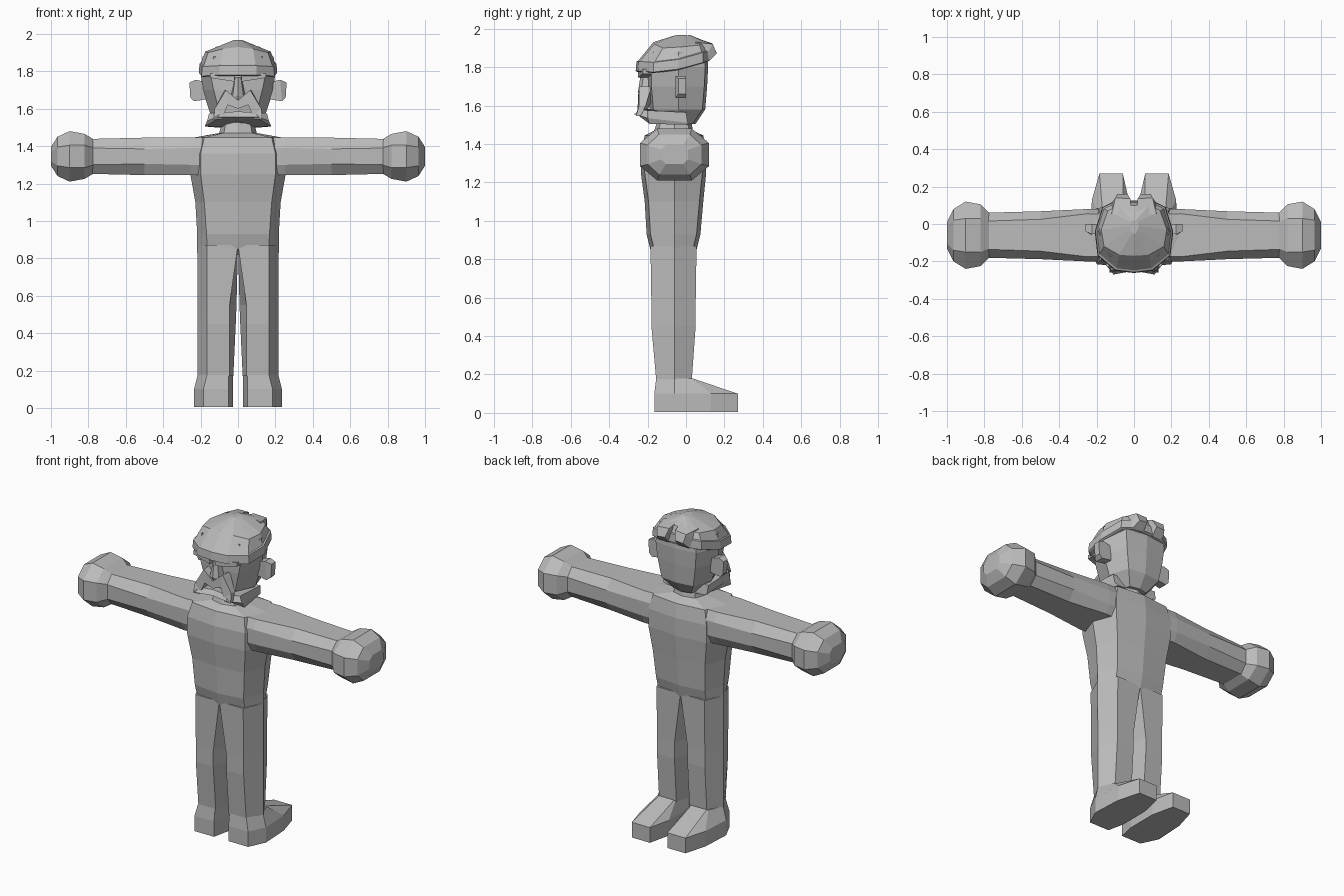
import bpy, bmesh

grey = bpy.data.materials.new("plain grey")
grey.diffuse_color = (0.5, 0.5, 0.5, 1)


def loft(name, rings, mirror=False):
    """Skin a closed tube through rings of equal point count, with capped ends."""
    bm = bmesh.new()
    for side in ((1, -1) if mirror else (1,)):
        vs = [[bm.verts.new((x * side, y, z)) for x, y, z in r] for r in rings]
        n = len(vs[0])
        for a, b in zip(vs, vs[1:]):
            for i in range(n):
                j = (i + 1) % n
                bm.faces.new((a[i], a[j], b[j], b[i]))
        bm.faces.new(vs[0])
        bm.faces.new(vs[-1])
    bmesh.ops.recalc_face_normals(bm, faces=bm.faces)
    me = bpy.data.meshes.new(name)
    bm.to_mesh(me)
    bm.free()
    me.materials.append(grey)
    ob = bpy.data.objects.new(name, me)
    bpy.context.collection.objects.link(ob)
    return ob


def sym(half):
    """Close a half outline running from front centre to back centre."""
    return half + [(-x, y, z) for x, y, z in half[-2:0:-1]]


def trunk(z, yf, yb, w, fw, bw=None):
    """Ridged ring: front centre, front corner, side, back corner, back centre."""
    ym = -0.06
    return sym([(0, yf, z), (fw, yf + 0.02, z), (w, ym, z), (bw or fw, yb - 0.02, z), (0, yb, z)])


def oct_x(x, hy, hz, ty, tz, zc=1.345, yc=-0.06):
    """Octagon across the arm: hy, hz half sizes; ty, tz half flats."""
    p = [(hy, tz), (ty, hz), (-ty, hz), (-hy, tz), (-hy, -tz), (-ty, -hz), (ty, -hz), (hy, -tz)]
    return [(x, yc + a, zc + b) for a, b in p]


def slab(name, quads, mirror=True):
    return loft(name, quads, mirror)


# torso with neck
loft("torso", [
    trunk(0.85, -0.185, 0.055, 0.218, 0.165),
    trunk(0.93, -0.205, 0.075, 0.218, 0.168),
    trunk(1.10, -0.215, 0.09, 0.228, 0.18),
    trunk(1.25, -0.235, 0.105, 0.255, 0.20),
    trunk(1.36, -0.235, 0.105, 0.25, 0.20),
    trunk(1.445, -0.215, 0.09, 0.24, 0.18),
    trunk(1.47, -0.165, 0.035, 0.10, 0.075),
    trunk(1.58, -0.13, 0.02, 0.075, 0.055)])


# legs
def leg(z, yf, yb, out, fo, fi, inn):
    return [(fi, yf, z), (fo, yf, z), (out, -0.06, z), (fo, yb, z), (fi, yb, z), (inn, -0.06, z)]


loft("legs", [
    leg(0.87, -0.185, 0.055, 0.218, 0.165, 0.0, 0.0),
    leg(0.55, -0.18, 0.05, 0.217, 0.165, 0.045, 0.008),
    leg(0.45, -0.18, 0.05, 0.217, 0.165, 0.045, 0.012),
    leg(0.17, -0.155, 0.03, 0.217, 0.165, 0.045, 0.025)], True)

# shoes, toes pointing back
sole = [(0.05, -0.165), (0.185, -0.165), (0.235, -0.06), (0.225, 0.13), (0.185, 0.27),
        (0.06, 0.27), (0.028, 0.13), (0.028, -0.06)]
top = [(0.05, -0.155, 0.18), (0.165, -0.155, 0.18), (0.215, -0.06, 0.18), (0.175, 0.03, 0.18),
       (0.165, 0.035, 0.179), (0.06, 0.035, 0.179), (0.05, 0.03, 0.18), (0.028, -0.06, 0.18)]
loft("shoes", [[(x, y, 0.005) for x, y in sole], [(x, y, 0.1) for x, y in sole], top], True)

# arms
loft("arms", [
    oct_x(0.10, 0.14, 0.10, 0.11, 0.045), oct_x(0.25, 0.14, 0.10, 0.115, 0.045),
    oct_x(0.50, 0.128, 0.10, 0.085, 0.04), oct_x(0.80, 0.12, 0.093, 0.075, 0.045)], True)

# hands
loft("hands", [
    oct_x(0.77, 0.115, 0.09, 0.07, 0.045), oct_x(0.82, 0.165, 0.12, 0.09, 0.06),
    oct_x(0.90, 0.18, 0.135, 0.09, 0.06), oct_x(0.965, 0.14, 0.105, 0.08, 0.05),
    oct_x(1.0, 0.07, 0.05, 0.045, 0.025)], True)


# head
def skull(z, yf, yb, w, fw, bw, ym=-0.04):
    return sym([(0, yf, z), (fw, yf + 0.02, z), (w, ym, z), (bw, yb - 0.015, z), (0, yb, z)])


loft("head", [
    skull(1.505, -0.13, 0.05, 0.09, 0.07, 0.06),
    skull(1.58, -0.19, 0.10, 0.15, 0.10, 0.11),
    skull(1.70, -0.20, 0.11, 0.19, 0.13, 0.13),
    skull(1.80, -0.20, 0.115, 0.20, 0.15, 0.14),
    skull(1.88, -0.19, 0.11, 0.19, 0.13, 0.13)])


# cap and its tilted brim band
def tilt(s, dz, dy=0.0):
    """Band outline scaled by s, lifted by dz, rising to the back."""
    o = [(0, -0.262, 1.775), (0.10, -0.25, 1.775), (0.195, -0.17, 1.77), (0.21, -0.04, 1.785),
         (0.17, 0.09, 1.82), (0.10, 0.125, 1.83), (0, 0.125, 1.835)]
    return sym([(x * s, -0.05 + (y + 0.05) * s + dy, z + dz) for x, y, z in o])


loft("cap", [tilt(0.95, 0.0), tilt(1.0, 0.005), tilt(0.98, 0.055), tilt(0.93, 0.06)])
crown = [(0, -0.17, 1.93), (0.08, -0.165, 1.92), (0.16, -0.12, 1.90), (0.175, -0.03, 1.905),
         (0.14, 0.07, 1.915), (0.08, 0.10, 1.93), (0, 0.10, 1.935)]
peak = [(0, -0.05, 1.968), (0.01, -0.05, 1.967), (0.02, -0.03, 1.966), (0.025, -0.01, 1.966),
        (0.02, 0.01, 1.966), (0.01, 0.02, 1.967), (0, 0.02, 1.968)]
loft("cap_crown", [tilt(0.95, 0.055), sym(crown), sym(peak)])

# hair tufts at the back
loft("hair_tufts", [
    [(0.012, 0.06, 1.95), (0.12, 0.05, 1.93), (0.13, 0.05, 1.88), (0.012, 0.06, 1.89)],
    [(0.02, 0.135, 1.925), (0.10, 0.14, 1.92), (0.12, 0.11, 1.87), (0.02, 0.11, 1.88)],
    [(0.035, 0.16, 1.875), (0.09, 0.16, 1.87), (0.11, 0.12, 1.83), (0.035, 0.12, 1.83)]], True)

# ears
loft("ears", [
    [(0.17, -0.05, 1.65), (0.17, 0.0, 1.65), (0.17, 0.0, 1.74), (0.17, -0.05, 1.74)],
    [(0.235, -0.055, 1.64), (0.235, 0.0, 1.64), (0.225, 0.0, 1.755), (0.225, -0.055, 1.755)],
    [(0.255, -0.04, 1.66), (0.255, 0.0, 1.66), (0.26, 0.0, 1.74), (0.26, -0.04, 1.74)]], True)

# eyebrows
slab("eyebrows", [
    [(0.02, -0.25, 1.745), (0.02, -0.25, 1.785), (0.02, -0.17, 1.785), (0.02, -0.17, 1.745)],
    [(0.15, -0.225, 1.765), (0.15, -0.225, 1.79), (0.15, -0.14, 1.79), (0.15, -0.14, 1.765)]])

# nose
loft("nose", [
    sym([(0, -0.235, 1.77), (0.015, -0.22, 1.77), (0.02, -0.17, 1.77), (0, -0.17, 1.77)]),
    sym([(0, -0.25, 1.67), (0.03, -0.235, 1.66), (0.045, -0.17, 1.66), (0, -0.17, 1.66)]),
    sym([(0, -0.235, 1.635), (0.03, -0.225, 1.635), (0.045, -0.17, 1.64), (0, -0.17, 1.64)])])

# drooping moustache
slab("moustache", [
    [(0.0, -0.25, 1.60), (0.0, -0.25, 1.645), (0.0, -0.18, 1.645), (0.0, -0.18, 1.60)],
    [(0.055, -0.25, 1.62), (0.065, -0.245, 1.70), (0.07, -0.18, 1.70), (0.055, -0.18, 1.62)],
    [(0.08, -0.255, 1.56), (0.125, -0.245, 1.60), (0.125, -0.21, 1.60), (0.08, -0.21, 1.56)],
    [(0.085, -0.26, 1.545), (0.13, -0.26, 1.545), (0.13, -0.235, 1.545), (0.085, -0.235, 1.545)]])

# jaw beard, sweeping from the chin to the neck
loft("beard", [
    sym([(0, -0.235, 1.585), (0.09, -0.24, 1.58), (0.155, -0.20, 1.575), (0.155, 0.0, 1.565), (0, 0.0, 1.565)]),
    sym([(0, -0.25, 1.555), (0.11, -0.27, 1.555), (0.165, -0.20, 1.535), (0.15, 0.01, 1.51), (0, 0.01, 1.51)]),
    sym([(0, -0.23, 1.55), (0.10, -0.25, 1.55), (0.178, -0.19, 1.505), (0.12, 0.01, 1.50), (0, 0.01, 1.50)])])
